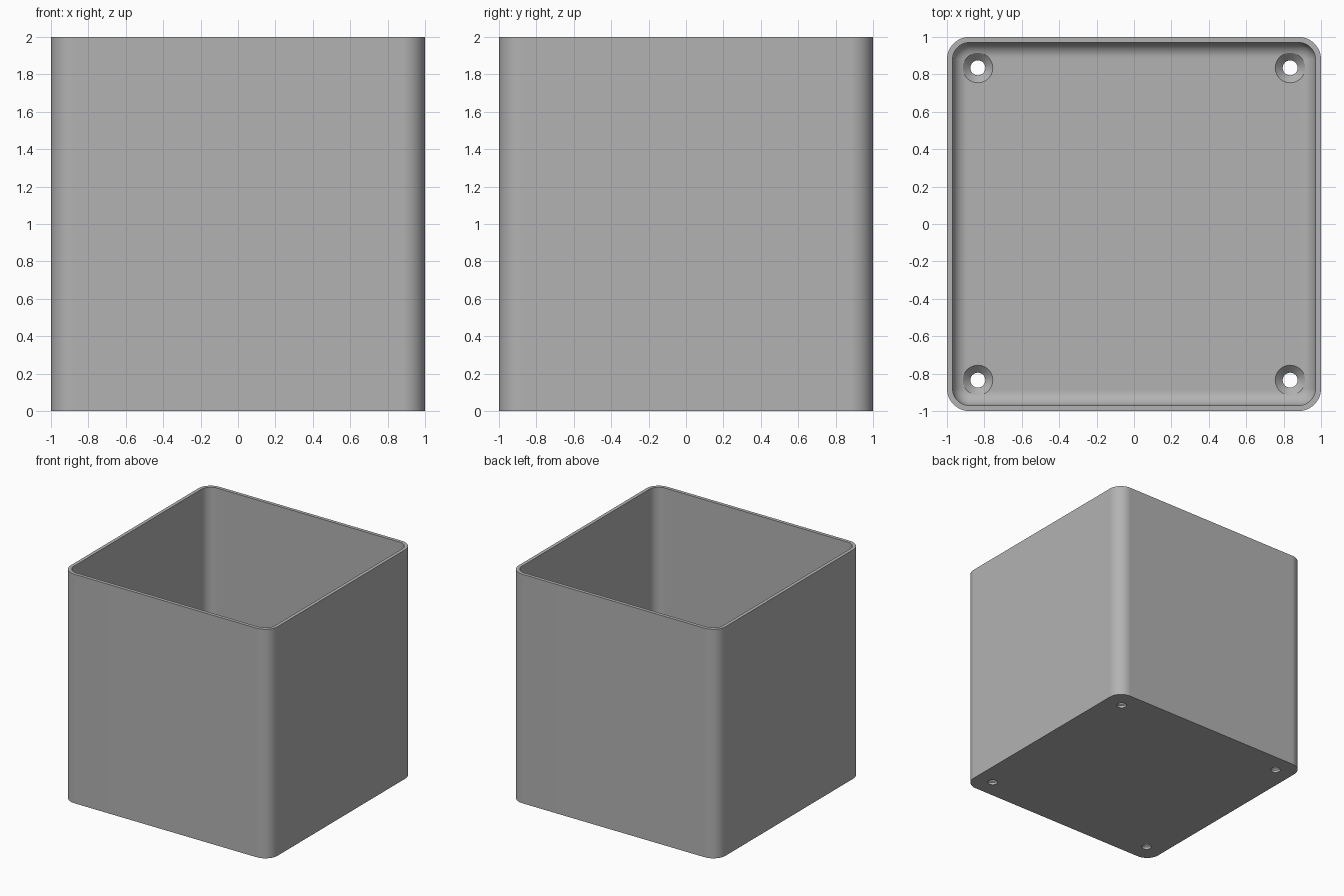
import bpy, bmesh
from math import sin, cos, pi

old = bpy.data.objects.get("Cube")
if old:
    bpy.data.objects.remove(old)

HALF, HEIGHT, CORNER = 1.0, 2.0, 0.12
WALL, FLOOR, FILLET = 0.03, 0.06, 0.08
HOLE_POS, HOLE_R, SINK_R = 0.835, 0.04, 0.08
STEPS = 12

grey = bpy.data.materials.new("grey plastic")
grey.use_nodes = True
color = (0.45, 0.45, 0.45, 1)
grey.diffuse_color = color
grey.node_tree.nodes["Principled BSDF"].inputs["Base Color"].default_value = color


def rounded_square(inset, z):
    """Points of a square with rounded corners, shrunk by inset."""
    r, c = CORNER - inset, HALF - CORNER
    pts = []
    for k, (sx, sy) in enumerate([(1, 1), (-1, 1), (-1, -1), (1, -1)]):
        for i in range(STEPS + 1):
            a = (k + i / STEPS) * pi / 2
            pts.append((sx * c + r * cos(a), sy * c + r * sin(a), z))
    return pts


def circle(r, z, x, y, n=48):
    return [(x + r * cos(2 * pi * i / n), y + r * sin(2 * pi * i / n), z) for i in range(n)]


def loft(bm, sections):
    """Skin a stack of closed sections and cap both ends."""
    rings = [[bm.verts.new(p) for p in s] for s in sections]
    for a, b in zip(rings, rings[1:]):
        n = len(a)
        for i in range(n):
            j = (i + 1) % n
            bm.faces.new((a[i], a[j], b[j], b[i]))
    bm.faces.new(rings[0][::-1])
    bm.faces.new(rings[-1])


def make_object(name, stacks):
    bm = bmesh.new()
    for s in stacks:
        loft(bm, s)
    bmesh.ops.recalc_face_normals(bm, faces=bm.faces)
    mesh = bpy.data.meshes.new(name)
    bm.to_mesh(mesh)
    bm.free()
    mesh.materials.append(grey)
    obj = bpy.data.objects.new(name, mesh)
    bpy.context.collection.objects.link(obj)
    return obj


# Open box: outer wall, rim, inner wall, then a fillet down to the floor
sections = [rounded_square(0, 0), rounded_square(0, HEIGHT), rounded_square(WALL, HEIGHT)]
for i in range(STEPS + 1):
    a = i / STEPS * pi / 2
    sections.append(rounded_square(WALL + FILLET * (1 - cos(a)),
                                   FLOOR + FILLET * (1 - sin(a))))
box = make_object("open_box", [sections])

# Countersunk screw holes in the four floor corners
sink_z = FLOOR - (SINK_R - HOLE_R)
profile = [(HOLE_R, -0.1), (HOLE_R, sink_z), (SINK_R, FLOOR), (SINK_R, FLOOR + 0.1)]
holes = [[circle(r, z, sx * HOLE_POS, sy * HOLE_POS) for r, z in profile]
         for sx in (-1, 1) for sy in (-1, 1)]
cutter = make_object("screw_hole_cutter", holes)
cutter.hide_render = True

cut = box.modifiers.new("screw_holes", "BOOLEAN")
cut.operation = "DIFFERENCE"
cut.solver = "EXACT"
cut.object = cutter
bpy.ops.object.select_all(action="DESELECT")
box.select_set(True)
bpy.context.view_layer.objects.active = box
bpy.ops.object.modifier_apply(modifier=cut.name)
bpy.data.objects.remove(cutter)

# Smooth rounded parts, crisp rim and flat walls
bpy.ops.object.shade_smooth_by_angle(angle=pi / 6)
weighted = box.modifiers.new("flat_walls", "WEIGHTED_NORMAL")
weighted.keep_sharp = True
